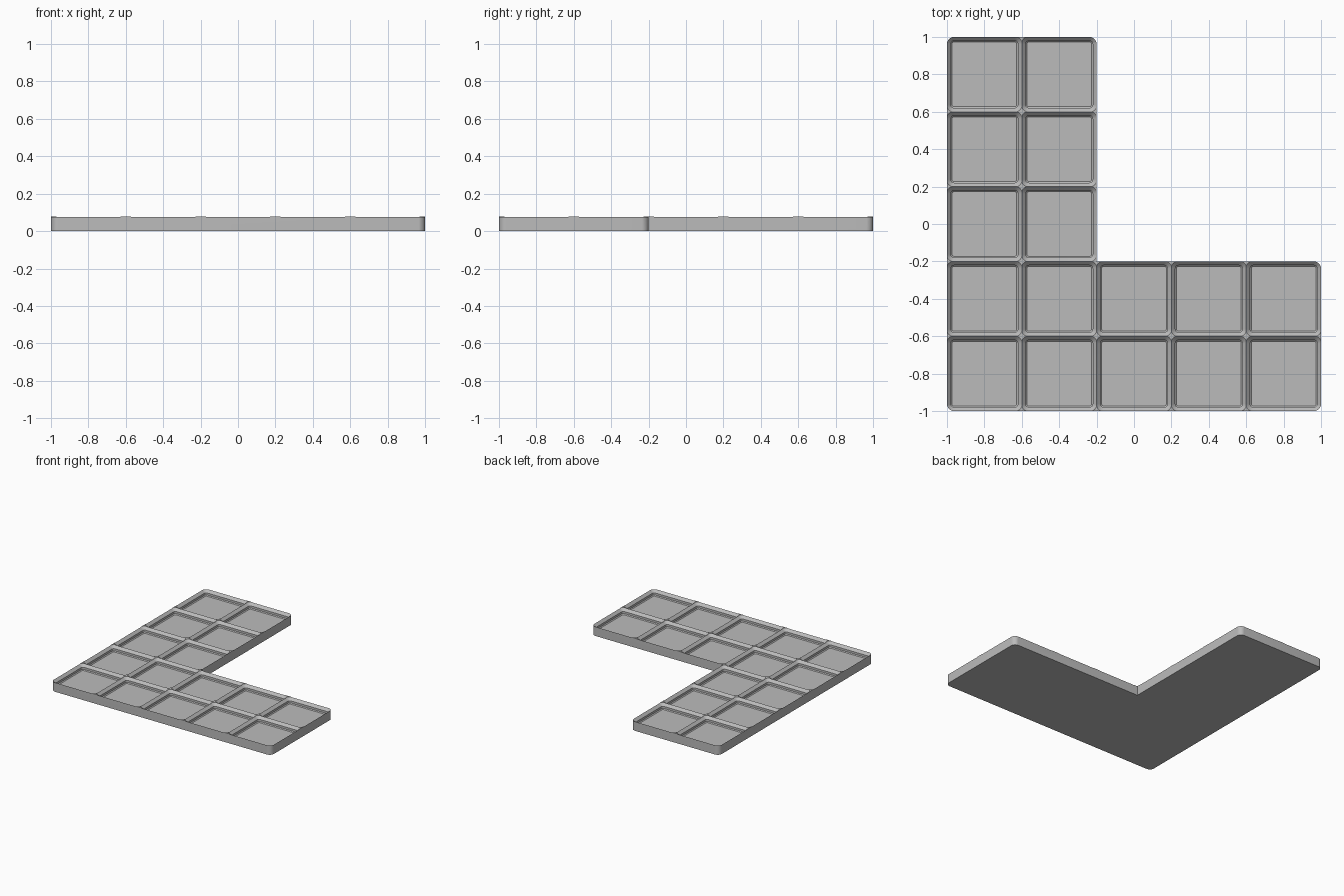
import bpy, bmesh, math

cube = bpy.data.objects.get("Cube")
if cube:
    bpy.data.objects.remove(cube, do_unlink=True)

CELL = 0.4        # grid pitch
TOP = 0.0775      # height of the peaks between pockets
RADIUS = 0.038    # outer corner radius
CORE = CELL / 2 - RADIUS
SEGMENTS = 8

grey = bpy.data.materials.new("plain_grey")
grey.use_nodes = True
grey.diffuse_color = (0.5, 0.5, 0.5, 1)
grey.node_tree.nodes["Principled BSDF"].inputs["Base Color"].default_value = (0.5, 0.5, 0.5, 1)


def make_object(name, bm):
    bmesh.ops.recalc_face_normals(bm, faces=bm.faces)
    mesh = bpy.data.meshes.new(name)
    bm.to_mesh(mesh)
    bm.free()
    mesh.materials.append(grey)
    obj = bpy.data.objects.new(name, mesh)
    bpy.context.collection.objects.link(obj)
    return obj


# L-shaped slab with rounded outer corners and a sharp inner corner
outline = [(-1, -1), (1, -1), (1, -0.2), (-0.2, -0.2), (-0.2, 1), (-1, 1)]
bm = bmesh.new()
base = bm.faces.new([bm.verts.new((x, y, 0)) for x, y in outline])
extruded = bmesh.ops.extrude_face_region(bm, geom=[base], use_keep_orig=True)
for v in extruded["geom"]:
    if isinstance(v, bmesh.types.BMVert):
        v.co.z = TOP
bm.normal_update()
upright = [e for e in bm.edges
           if abs(e.verts[0].co.z - e.verts[1].co.z) > 0.01
           and max(e.verts[0].co.x, e.verts[0].co.y) + min(e.verts[0].co.x, e.verts[0].co.y) != 2 * e.verts[0].co.x
           or abs(e.verts[0].co.z - e.verts[1].co.z) > 0.01 and abs(e.verts[0].co.x) > 0.9]
bmesh.ops.bevel(bm, geom=upright, offset=RADIUS, segments=SEGMENTS,
                profile=0.5, affect='EDGES')
plate = make_object("grid_baseplate", bm)

# Pocket section: height and distance from the rounded corner's centre
pocket_profile = [(0.031, 0.0109), (0.0377, 0.0175), (0.0549, 0.0175), (0.085, 0.0476)]


def add_pocket(bm, cx, cy):
    """Stack of rounded squares forming one stepped pocket."""
    rings = []
    for z, r in pocket_profile:
        ring = []
        for q, (sx, sy) in enumerate([(1, 1), (-1, 1), (-1, -1), (1, -1)]):
            for i in range(SEGMENTS + 1):
                a = (q + i / SEGMENTS) * math.pi / 2
                ring.append(bm.verts.new((cx + sx * CORE + r * math.cos(a),
                                          cy + sy * CORE + r * math.sin(a), z)))
        rings.append(ring)
    for low, high in zip(rings, rings[1:]):
        for i in range(len(low)):
            j = (i + 1) % len(low)
            bm.faces.new((low[i], low[j], high[j], high[i]))
    bm.faces.new(rings[0][::-1])
    bm.faces.new(rings[-1])


# Cut the pockets in two checkerboard passes so cutters never overlap
bpy.context.view_layer.objects.active = plate
for parity in (0, 1):
    bm = bmesh.new()
    for col in range(5):
        for row in range(5):
            if (col < 2 or row < 2) and (col + row) % 2 == parity:
                add_pocket(bm, (col - 2) * CELL, (row - 2) * CELL)
    cutter = make_object("pocket_cutter", bm)
    cutter.hide_render = True
    cut = plate.modifiers.new("pockets", 'BOOLEAN')
    cut.operation = 'DIFFERENCE'
    cut.solver = 'EXACT'
    cut.object = cutter
    bpy.ops.object.modifier_apply(modifier=cut.name)
    bpy.data.objects.remove(cutter, do_unlink=True)

# Smooth rounded corners, crisp edges elsewhere
bpy.ops.object.select_all(action='DESELECT')
plate.select_set(True)
bpy.ops.object.shade_smooth_by_angle(angle=math.radians(30))
